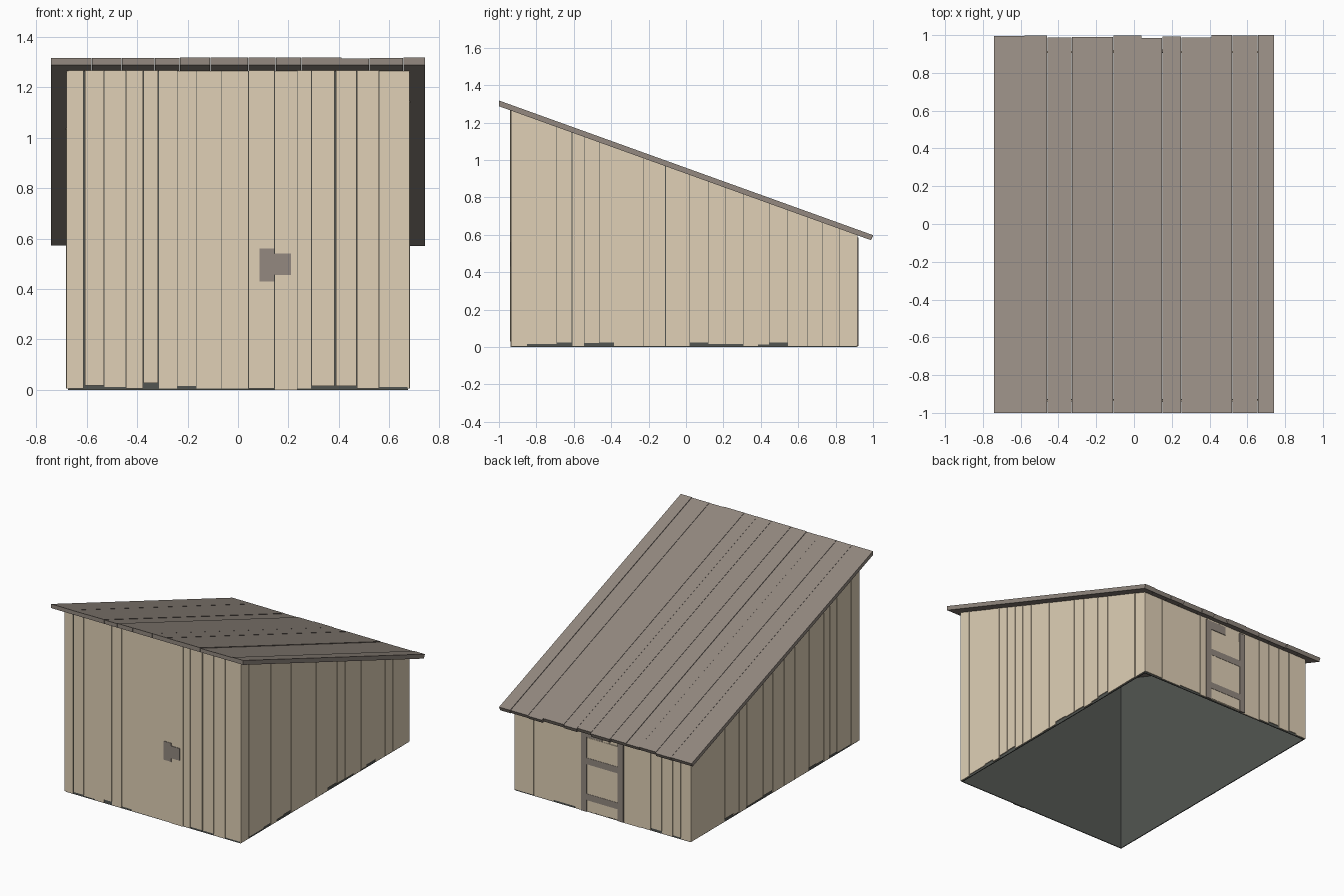
import bpy, bmesh, random

random.seed(4)
cube = bpy.data.objects.get("Cube")
if cube:
    bpy.data.objects.remove(cube, do_unlink=True)


def material(name, code):
    """Flat material from an sRGB hex code."""
    rgb = [int(code[i:i + 2], 16) / 255 for i in (0, 2, 4)]
    color = [c / 12.92 if c < 0.04 else ((c + 0.055) / 1.055) ** 2.4 for c in rgb] + [1]
    mat = bpy.data.materials.new(name)
    mat.use_nodes = True
    mat.diffuse_color = color
    bsdf = mat.node_tree.nodes["Principled BSDF"]
    bsdf.inputs["Base Color"].default_value = color
    bsdf.inputs["Roughness"].default_value = 0.9
    return mat


pale_wood = material("pale wood", "E0D0B6")
brown_wood = material("weathered brown wood", "938980")
dark_lining = material("dark grey lining", "525551")

SLOPE = 0.36
THICK = 0.031


def roof_under(y):
    """Height of the underside of the roof."""
    return 1.287 - SLOPE * (y + 1)


def add_box(bm, x, y, bottom, top=None):
    """Box between ranges; without a top it is cut to the roof slope."""
    verts = bmesh.ops.create_cube(bm, size=1)["verts"]
    for v in verts:
        high = v.co.z > 0
        v.co.x = x[1] if v.co.x > 0 else x[0]
        v.co.y = y[1] if v.co.y > 0 else y[0]
        v.co.z = bottom if not high else roof_under(v.co.y) if top is None else top
    return verts


def finish(name, bm, mat):
    bmesh.ops.recalc_face_normals(bm, faces=bm.faces)
    mesh = bpy.data.meshes.new(name)
    bm.to_mesh(mesh)
    bm.free()
    mesh.materials.append(mat)
    obj = bpy.data.objects.new(name, mesh)
    bpy.context.collection.objects.link(obj)
    return obj


def wall(name, seams, raised, wide, axis, inner, outer):
    """Row of upright planks; raised gives bottom heights, wide the open seams."""
    bm = bmesh.new()
    for i, (a, b) in enumerate(zip(seams, seams[1:])):
        span = (a + (0.003 if i in wide else 0.0012),
                b - (0.003 if i + 1 in wide else 0.0012))
        face = outer - random.uniform(0, 0.004) * (1 if outer > 0 else -1)
        depth = sorted((inner, face))
        z = raised.get(i, 0.006)
        if axis == "x":
            add_box(bm, span, depth, z)
        else:
            add_box(bm, depth, span, z)
    return finish(name, bm, pale_wood)


# Dark lining: four thin walls, open underneath
bm = bmesh.new()
for side in (-1, 1):
    add_box(bm, sorted((side * 0.668, side * 0.674)), (-0.933, 0.911), 0)
for y in ((-0.933, -0.927), (0.905, 0.911)):
    add_box(bm, (-0.668, 0.668), y, 0)
finish("inner_lining", bm, dark_lining)

# Front wall
front_seams = [-0.672, -0.61, -0.53, -0.445, -0.375, -0.315, -0.24, -0.165, -0.065,
               0.04, 0.145, 0.235, 0.29, 0.385, 0.47, 0.56, 0.672]
wall("front_wall", front_seams,
     {1: 0.018, 2: 0.012, 4: 0.028, 6: 0.015, 10: 0, 12: 0.016, 13: 0.016, 15: 0.012},
     (1, 13), "x", -0.931, -0.94)

# Side walls
side_seams = [-0.938, -0.85, -0.69, -0.61, -0.545, -0.465, -0.385, -0.31, -0.225,
              -0.11, -0.04, 0.02, 0.12, 0.21, 0.305, 0.385, 0.445, 0.545, 0.65,
              0.73, 0.82, 0.918]
side_raised = {1: 0.015, 2: 0.023, 4: 0.02, 5: 0.025, 11: 0.025, 12: 0.017,
               13: 0.017, 15: 0.013, 16: 0.025}
for side, name in ((1, "left_wall"), (-1, "right_wall")):
    wall(name, side_seams, side_raised, (3, 9), "y", side * 0.672, side * 0.682)

# Back wall
back_seams = [-0.672, -0.6, -0.54, -0.455, -0.37, -0.29, -0.15, -0.05, 0.05, 0.15,
              0.21, 0.38, 0.53, 0.672]
wall("back_wall", back_seams, {1: 0.015, 3: 0.02, 5: 0, 10: 0.015, 12: 0.01},
     (2,), "x", 0.909, 0.918)

# Back door: panel, jambs, lintel block and rails
bm = bmesh.new()
add_box(bm, (-0.12, 0.12), (0.91, 0.92), 0.01, 0.52)
finish("door_panel", bm, pale_wood)

bm = bmesh.new()
for side in (-1, 1):
    add_box(bm, sorted((side * 0.12, side * 0.162)), (0.91, 0.923), 0.004, 0.585)
add_box(bm, (0, 0.12), (0.91, 0.922), 0.525, 0.585)
finish("door_frame", bm, brown_wood)

bm = bmesh.new()
for z in (0.085, 0.335):
    add_box(bm, (-0.12, 0.12), (0.91, 0.922), z, z + 0.045)
finish("door_rails", bm, brown_wood)

# Front latch plates
bm = bmesh.new()
add_box(bm, (0.085, 0.145), (-0.942, -0.936), 0.43, 0.56)
add_box(bm, (0.145, 0.21), (-0.942, -0.936), 0.455, 0.54)
finish("front_latch", bm, brown_wood)

# Roof boards: plumb at the high edge, square-cut and uneven at the low eave
roof_seams = [-0.74, -0.58, -0.46, -0.33, -0.23, -0.11, 0.04, 0.15, 0.25, 0.41,
              0.52, 0.655, 0.74]
eave_ends = [0.995, 0.997, 0.988, 0.99, 0.99, 0.997, 0.985, 0.993, 0.988, 1,
             0.997, 1]
bm = bmesh.new()
for a, b, end in zip(roof_seams, roof_seams[1:], eave_ends):
    left = a if a == roof_seams[0] else a + 0.0008
    right = b if b == roof_seams[-1] else b - 0.0008
    lift = random.uniform(-0.004, 0)
    for v in add_box(bm, (left, right), (-1, end), 0, 1):
        high = v.co.z > 0.5
        if not high and v.co.y > 0:
            v.co.y -= 0.0115
        v.co.z = roof_under(v.co.y)
        if high:
            v.co.z += THICK + lift
finish("roof_boards", bm, brown_wood)
